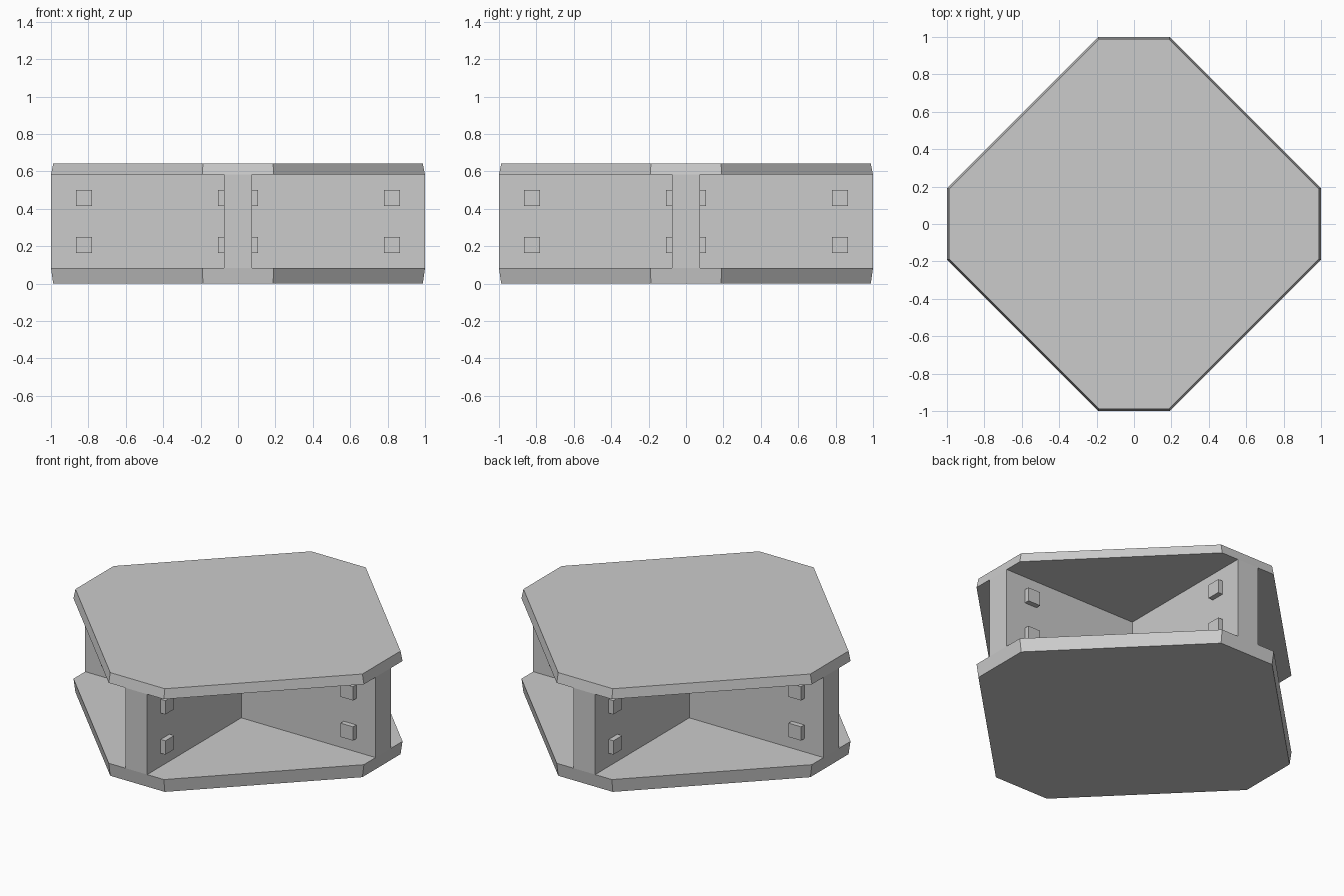
import bpy, bmesh
from math import pi
from mathutils import Matrix

cube = bpy.data.objects.get("Cube")
if cube:
    bpy.data.objects.remove(cube, do_unlink=True)

grey = bpy.data.materials.new("plain_grey")
grey.use_nodes = True
colour = (0.6, 0.6, 0.6, 1)
grey.diffuse_color = colour
grey.node_tree.nodes["Principled BSDF"].inputs["Base Color"].default_value = colour

EDGE, CORNER, HALF_WALL = 1.0, 0.19, 0.075
LOW, HIGH, TOP = 0.082, 0.582, 0.642


def finish(name, bm):
    bmesh.ops.recalc_face_normals(bm, faces=bm.faces)
    mesh = bpy.data.meshes.new(name)
    bm.to_mesh(mesh)
    bm.free()
    mesh.materials.append(grey)
    obj = bpy.data.objects.new(name, mesh)
    bpy.context.collection.objects.link(obj)


def quarter_turns(points):
    """Repeat the points around the centre four times."""
    ring = []
    for _ in range(4):
        ring += points
        points = [(-y, x) for x, y in points]
    return ring


def prism(name, outline, z0, z1, scale0=1, scale1=1):
    """Closed prism over an outline, each end with its own scale."""
    bm = bmesh.new()
    lower = [bm.verts.new((x * scale0, y * scale0, z0)) for x, y in outline]
    upper = [bm.verts.new((x * scale1, y * scale1, z1)) for x, y in outline]
    bm.faces.new(lower)
    bm.faces.new(upper)
    for i in range(len(outline)):
        j = (i + 1) % len(outline)
        bm.faces.new((lower[i], lower[j], upper[j], upper[i]))
    finish(name, bm)


# Octagonal plates with slightly sloped rims
octagon = quarter_turns([(EDGE, -CORNER), (EDGE, CORNER)])
prism("bottom_plate", octagon, 0, LOW, scale0=0.988)
prism("top_plate", octagon, HIGH, TOP, scale1=0.988)

# Crossed walls between the plates
cross = quarter_turns([(EDGE, -HALF_WALL), (EDGE, HALF_WALL), (HALF_WALL, HALF_WALL)])
prism("cross_walls", cross, LOW, HIGH)

# Small square blocks on both faces of every wall
bm = bmesh.new()
for turn in range(4):
    for side in (-1, 1):
        for z in (0.207, 0.457):
            place = (Matrix.Rotation(turn * pi / 2, 4, "Z")
                     @ Matrix.Translation((0.824, side * 0.086, z))
                     @ Matrix.Diagonal((0.086, 0.042, 0.086, 1)))
            bmesh.ops.create_cube(bm, size=1, matrix=place)
finish("wall_blocks", bm)
